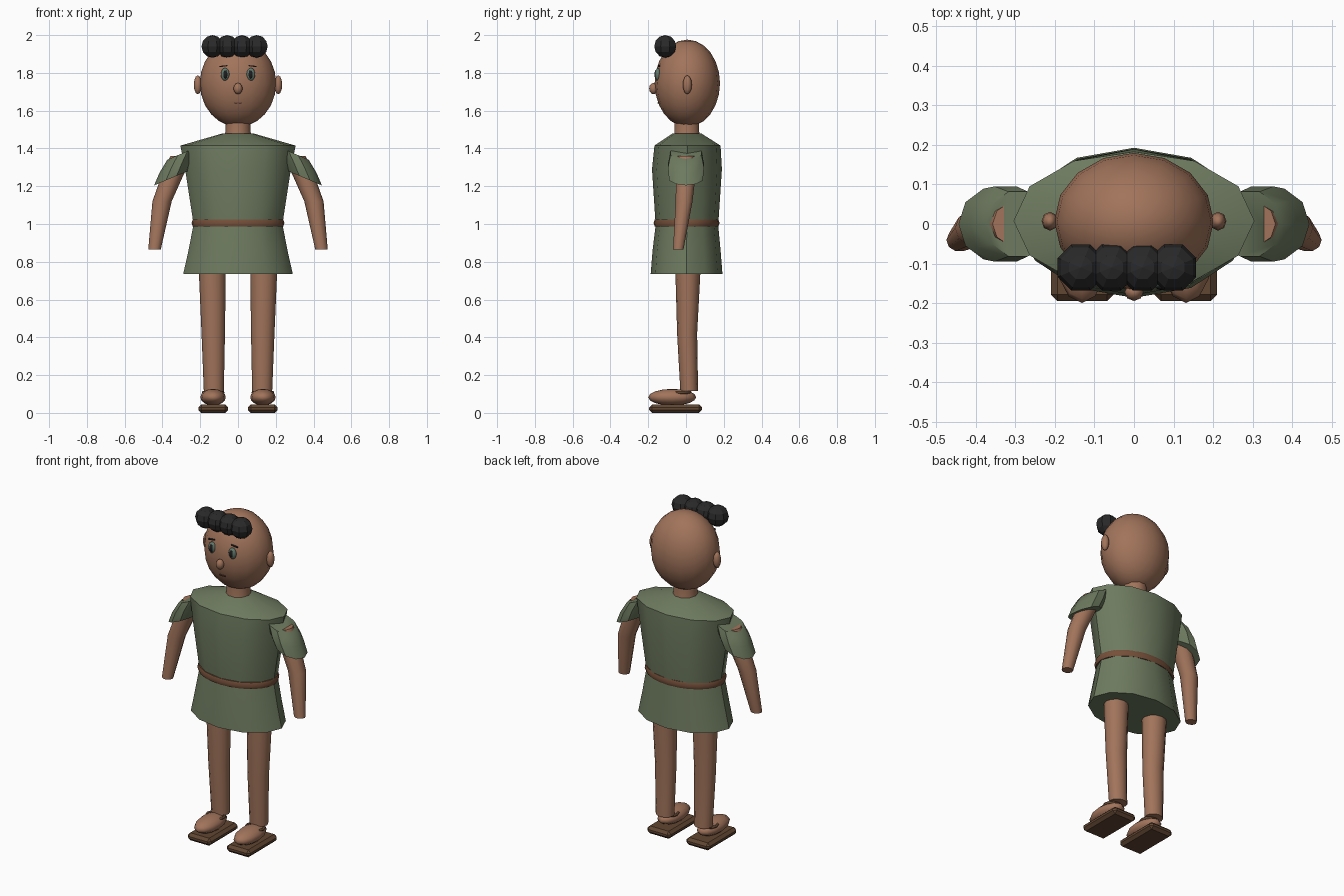
import bpy, bmesh, math
from mathutils import Vector, Matrix

if "Cube" in bpy.data.objects:
    bpy.data.objects.remove(bpy.data.objects["Cube"])


def material(name, rgb):
    m = bpy.data.materials.new(name)
    m.diffuse_color = (*rgb, 1)
    m.use_nodes = True
    m.node_tree.nodes["Principled BSDF"].inputs["Base Color"].default_value = m.diffuse_color
    return m


SKIN = material("brown_skin", (0.36, 0.175, 0.105))
CLOTH = material("olive_cloth", (0.155, 0.195, 0.115))
BELT = material("belt_leather", (0.18, 0.08, 0.042))
SOLE = material("dark_sole_leather", (0.12, 0.062, 0.032))
HAIR = material("black_hair", (0.022, 0.022, 0.023))
IRIS = material("green_eye", (0.12, 0.19, 0.15))
PUPIL = material("dark_pupil", (0.012, 0.012, 0.012))
LIP = material("dark_lip", (0.12, 0.045, 0.03))


def finish(name, bm, mat, angle=40):
    bmesh.ops.recalc_face_normals(bm, faces=bm.faces)
    me = bpy.data.meshes.new(name)
    bm.to_mesh(me)
    bm.free()
    me.materials.append(mat)
    ob = bpy.data.objects.new(name, me)
    bpy.context.collection.objects.link(ob)
    if angle:
        bpy.ops.object.select_all(action='DESELECT')
        ob.select_set(True)
        bpy.context.view_layer.objects.active = ob
        bpy.ops.object.shade_smooth_by_angle(angle=math.radians(angle))
    return ob


def loft(name, rings, sides, mat, tilt=0.0, angle=40):
    """Skin elliptical rings (x, y, z, rx, ry), tilted about y, with closed ends."""
    bm = bmesh.new()
    rot = Matrix.Rotation(tilt, 3, 'Y')
    loops = []
    for x, y, z, rx, ry in rings:
        loop = []
        for i in range(sides):
            a = math.tau * i / sides
            p = rot @ Vector((rx * math.cos(a), ry * math.sin(a), 0))
            loop.append(bm.verts.new(p + Vector((x, y, z))))
        loops.append(loop)
    for a, b in zip(loops, loops[1:]):
        for i in range(sides):
            j = (i + 1) % sides
            bm.faces.new((a[i], a[j], b[j], b[i]))
    bm.faces.new(loops[0])
    bm.faces.new(loops[-1])
    return finish(name, bm, mat, angle)


def ball(name, center, radii, mat, seg=12, rings=8, angle=60, spin=0.0):
    bm = bmesh.new()
    bmesh.ops.create_uvsphere(bm, u_segments=seg, v_segments=rings, radius=1)
    bmesh.ops.rotate(bm, verts=bm.verts, matrix=Matrix.Rotation(spin, 3, 'Z'))
    bmesh.ops.scale(bm, verts=bm.verts, vec=radii)
    bmesh.ops.translate(bm, verts=bm.verts, vec=center)
    return finish(name, bm, mat, angle)


def box(name, center, size, mat, bevel=0.0, tilt=0.0):
    bm = bmesh.new()
    bmesh.ops.create_cube(bm, size=1)
    bmesh.ops.scale(bm, verts=bm.verts, vec=size)
    if bevel:
        bmesh.ops.bevel(bm, geom=bm.edges[:], offset=bevel, segments=1, affect='EDGES')
    bmesh.ops.rotate(bm, verts=bm.verts, matrix=Matrix.Rotation(tilt, 3, 'Y'))
    bmesh.ops.translate(bm, verts=bm.verts, vec=center)
    return finish(name, bm, mat, 0)


def hoop(name, center, rx, ry, thick, height, sides, mat):
    """Elliptical band with a six-sided cross-section."""
    bm = bmesh.new()
    loops = []
    for i in range(sides):
        a = math.tau * i / sides
        loop = []
        for k in range(6):
            b = math.tau * k / 6
            d = thick * math.cos(b)
            p = ((rx + d) * math.cos(a), (ry + d) * math.sin(a), height * math.sin(b))
            loop.append(bm.verts.new(Vector(center) + Vector(p)))
        loops.append(loop)
    for i in range(sides):
        a, b = loops[i], loops[(i + 1) % sides]
        for k in range(6):
            m = (k + 1) % 6
            bm.faces.new((a[k], b[k], b[m], a[m]))
    return finish(name, bm, mat, 65)


# Tunic: upper body, skirt and belt
loft("tunic_top", [(0, 0.005, 0.99, 0.235, 0.165), (0, 0.005, 1.03, 0.24, 0.168),
                   (0, 0.005, 1.29, 0.28, 0.185), (0, 0.008, 1.415, 0.305, 0.175),
                   (0, 0.005, 1.48, 0.08, 0.075)], 12, CLOTH)
loft("tunic_skirt", [(0, 0.003, 0.735, 0.29, 0.19), (0, 0.003, 0.86, 0.262, 0.18),
                     (0, 0.005, 1.0, 0.235, 0.165)], 12, CLOTH)
hoop("belt", (0, 0.003, 1.005), 0.232, 0.161, 0.014, 0.022, 24, BELT)

# Neck and head
loft("neck", [(0, 0.005, 1.45, 0.075, 0.075), (0, 0.005, 1.49, 0.066, 0.068),
              (0, 0.005, 1.57, 0.066, 0.068)], 10, SKIN)
ball("head", (0, 0.007, 1.745), (0.202, 0.173, 0.231), SKIN, 16, 12)
ball("nose", (0, -0.172, 1.717), (0.024, 0.023, 0.03), SKIN, 8, 6)
box("mouth", (0, -0.148, 1.64), (0.036, 0.008, 0.006), LIP)

# Row of hair curls above the brow
for i in range(4):
    ball(f"hair_curl_{i + 1}", (-0.135 + 0.078 * i, -0.11, 1.94), (0.063, 0.063, 0.06),
         HAIR, 8, 6, 0, math.pi / 8)

for s, side in ((-1, "left"), (1, "right")):
    # Face details
    ball(side + "_ear", (s * 0.213, 0.007, 1.737), (0.021, 0.024, 0.05), SKIN, 8, 6)
    ball(side + "_eye", (s * 0.068, -0.149, 1.792), (0.024, 0.015, 0.034), IRIS, 10, 8)
    ball(side + "_pupil", (s * 0.067, -0.16, 1.792), (0.012, 0.007, 0.022), PUPIL, 8, 6)
    box(side + "_eyebrow", (s * 0.076, -0.143, 1.836), (0.042, 0.009, 0.006), HAIR,
        tilt=s * 0.12)

    # Arm and flared sleeve
    loft(side + "_arm", [(s * 0.30, 0, 1.36, 0.058, 0.056), (s * 0.35, -0.002, 1.25, 0.057, 0.054),
                         (s * 0.402, -0.01, 1.12, 0.051, 0.047),
                         (s * 0.442, -0.041, 0.865, 0.033, 0.029)], 10, SKIN)
    loft(side + "_sleeve", [(s * 0.353, 0, 1.243, 0.099, 0.094), (s * 0.325, 0, 1.31, 0.098, 0.1),
                            (s * 0.293, 0, 1.375, 0.088, 0.086)], 10, CLOTH, -s * 0.4 + s * 0.8)

    # Leg
    loft(side + "_leg", [(s * 0.128, 0.017, 0.115, 0.053, 0.047), (s * 0.131, 0.006, 0.42, 0.062, 0.053),
                         (s * 0.136, 0.01, 0.74, 0.071, 0.066),
                         (s * 0.137, 0.01, 0.9, 0.073, 0.07)], 12, SKIN)

    # Foot, sandal sole and strap
    ball(side + "_foot", (s * 0.132, -0.073, 0.083), (0.067, 0.127, 0.044), SKIN, 12, 8)
    box(side + "_sandal_sole", (s * 0.131, -0.055, 0.0225), (0.158, 0.28, 0.045), SOLE, 0.016)
    hoop(side + "_sandal_strap", (s * 0.132, -0.025, 0.108), 0.053, 0.048, 0.007, 0.008, 12, SOLE)
